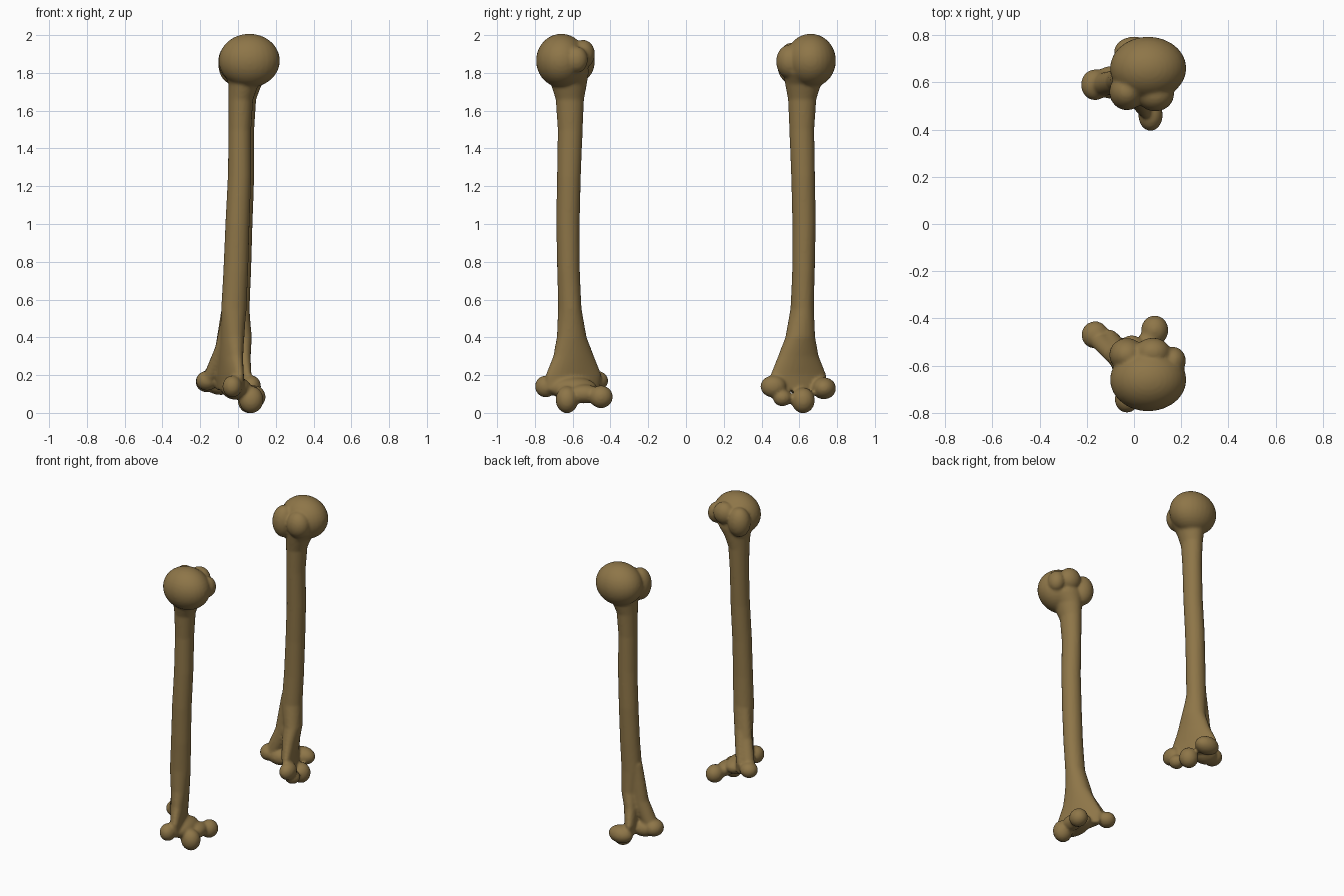
import bpy, bmesh, math
from mathutils import Matrix, Vector

bone_mat = bpy.data.materials.new("aged bone brown")
bone_mat.diffuse_color = (0.27, 0.18, 0.065, 1)

# Shaft stations: height, centre x, distance out from middle, x radius, y radius, twist
SHAFT = [
    (1.88, .045, .63, .11, .11, 0), (1.80, .045, .63, .12, .115, 0),
    (1.74, .03, .62, .08, .095, 0), (1.66, .015, .615, .065, .075, 0),
    (1.5, .01, .613, .06, .066, 0), (1.25, .008, .62, .062, .063, 0),
    (1.0, -.003, .625, .064, .062, 0), (.75, -.012, .622, .066, .060, 5),
    (.55, -.022, .615, .068, .062, 14), (.4, -.03, .605, .06, .082, 23),
    (.3, -.04, .595, .055, .115, 23), (.2, -.045, .595, .048, .16, 23),
    (.12, -.04, .60, .045, .15, 23),
]

# Rounded lumps: centre, radii
FRONT = [
    ((.06, -.66, 1.865), (.162, .134, .142)),     # head
    ((-.03, -.555, 1.86), (.075, .072, .10)),     # tubercles
    ((.08, -.545, 1.90), (.075, .063, .075)),
    ((.165, -.58, 1.87), (.055, .06, .07)),
    ((-.03, -.742, .14), (.052, .058, .058)),     # inner knob
    ((-.165, -.47, .17), (.058, .058, .052)),     # outer knob
    ((.088, -.45, .085), (.058, .063, .06)),      # outer roller
    ((.07, -.63, .07), (.065, .06, .072)),        # inner roller
    ((.06, -.54, .10), (.055, .09, .05)),
    ((-.01, -.60, .13), (.08, .13, .06)),
]
BACK = [
    ((.06, .66, 1.865), (.162, .134, .142)),      # head
    ((-.03, .56, 1.85), (.075, .078, .11)),       # tubercles
    ((.09, .55, 1.86), (.08, .073, .09)),
    ((-.165, .59, .165), (.06, .066, .056)),      # side knob
    ((-.09, .60, .155), (.09, .07, .06)),
    ((.07, .462, .14), (.052, .068, .058)),       # outer knob
    ((.0, .73, .13), (.085, .064, .058)),         # inner knob
    ((.06, .62, .066), (.062, .062, .068)),       # rollers
    ((.07, .51, .08), (.05, .05, .045)),
]


def loft(bm, stations, n=28):
    rings = []
    for z, cx, cy, rx, ry, tw in stations:
        c, s = math.cos(math.radians(tw)), math.sin(math.radians(tw))
        ring = []
        for i in range(n):
            a = 2 * math.pi * i / n
            x, y = rx * math.cos(a), ry * math.sin(a)
            ring.append(bm.verts.new((cx + x * c - y * s, cy + x * s + y * c, z)))
        rings.append(ring)
    for r0, r1 in zip(rings, rings[1:]):
        for i in range(n):
            j = (i + 1) % n
            bm.faces.new((r0[i], r0[j], r1[j], r1[i]))
    bm.faces.new(rings[0])
    bm.faces.new(rings[-1])


def blob(bm, centre, radii):
    m = Matrix.Translation(Vector(centre)) @ Matrix.Diagonal((*radii, 1))
    bmesh.ops.create_uvsphere(bm, u_segments=28, v_segments=18, radius=1, matrix=m)


def make_bone(name, side, blobs, shift_top, shift_low, ridge):
    bm = bmesh.new()
    # Shaft with flared lower blade
    loft(bm, [(z, cx + (shift_low if z < .45 else shift_top), side * cy, rx, ry, tw)
              for z, cx, cy, rx, ry, tw in SHAFT])
    # Ridge running down to the side knob
    loft(bm, ridge)
    for centre, radii in blobs:
        blob(bm, centre, radii)
    bmesh.ops.recalc_face_normals(bm, faces=bm.faces)
    me = bpy.data.meshes.new(name)
    bm.to_mesh(me)
    bm.free()
    me.materials.append(bone_mat)
    ob = bpy.data.objects.new(name, me)
    bpy.context.collection.objects.link(ob)
    # Fuse the parts into one smooth organic surface
    rm = ob.modifiers.new("fuse", 'REMESH')
    rm.mode = 'VOXEL'
    rm.voxel_size = 0.009
    rm.use_smooth_shade = True
    sm = ob.modifiers.new("soften", 'SMOOTH')
    sm.factor = 0.5
    sm.iterations = 5
    return ob


make_bone("front_arm_bone", -1, FRONT, 0, 0,
          [(.6, -.03, -.61, .04, .04, 0), (.35, -.075, -.56, .045, .04, 0),
           (.18, -.15, -.49, .04, .04, 0)])
make_bone("back_arm_bone", 1, BACK, .016, .04,
          [(.6, -.03, .615, .05, .04, 0), (.35, -.06, .605, .06, .05, 0),
           (.17, -.14, .59, .055, .05, 0)])
